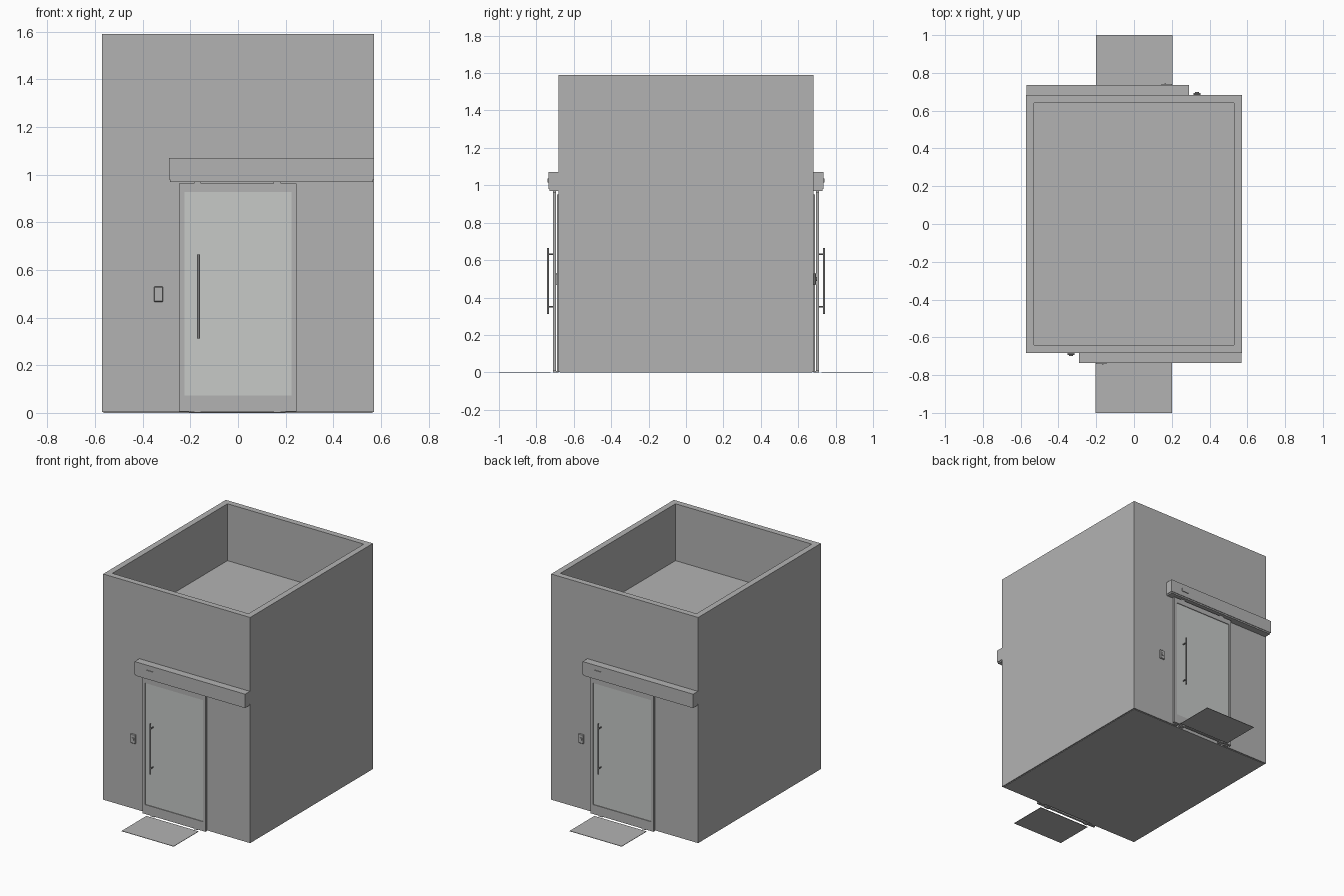
import bpy, bmesh, math
from mathutils import Matrix, Vector

cube = bpy.data.objects.get("Cube")
if cube:
    bpy.data.objects.remove(cube, do_unlink=True)


def material(name, rgb):
    m = bpy.data.materials.new(name)
    m.use_nodes = True
    m.diffuse_color = (*rgb, 1)
    m.node_tree.nodes["Principled BSDF"].inputs["Base Color"].default_value = (*rgb, 1)
    return m


GREY = material("wall grey", (0.45, 0.45, 0.45))
GLASS = material("pale glass", (0.57, 0.59, 0.575))
STEEL = material("dark steel", (0.22, 0.22, 0.22))
HALF_TURN = Matrix.Rotation(math.pi, 4, "Z")


def finish(name, bm, mat, turned=False, smooth=False):
    bmesh.ops.recalc_face_normals(bm, faces=bm.faces)
    if turned:
        bm.transform(HALF_TURN)
    mesh = bpy.data.meshes.new(name)
    bm.to_mesh(mesh)
    bm.free()
    mesh.materials.append(mat)
    ob = bpy.data.objects.new(name, mesh)
    bpy.context.collection.objects.link(ob)
    if smooth:
        bpy.ops.object.select_all(action="DESELECT")
        ob.select_set(True)
        bpy.context.view_layer.objects.active = ob
        bpy.ops.object.shade_smooth_by_angle(angle=math.radians(40))
    return ob


def box(name, x, y, z, mat=GREY, turned=False, bevel=0):
    bm = bmesh.new()
    bmesh.ops.create_cube(bm, size=1)
    lo, hi = map(Vector, zip(x, y, z))
    size = hi - lo
    bm.transform(Matrix.Translation((lo + hi) / 2) @ Matrix.Diagonal((*size, 1)))
    if bevel:
        bmesh.ops.bevel(bm, geom=bm.edges[:], offset=bevel, segments=1, affect="EDGES")
    return finish(name, bm, mat, turned)


def rod(name, start, end, radius, mat, turned):
    start, end = Vector(start), Vector(end)
    axis = end - start
    bm = bmesh.new()
    bmesh.ops.create_cone(bm, cap_ends=True, segments=16, radius1=radius,
                          radius2=radius, depth=axis.length)
    bm.transform(Matrix.Translation((start + end) / 2)
                 @ axis.to_track_quat("Z", "Y").to_matrix().to_4x4())
    return finish(name, bm, mat, turned, smooth=True)


def arch(name, half, top, inner_half, inner_top, y, z0, turned):
    """Upright slab with a doorway reaching its bottom edge."""
    bm = bmesh.new()
    outline = [(-half, z0), (-half, top), (half, top), (half, z0),
               (inner_half, z0), (inner_half, inner_top),
               (-inner_half, inner_top), (-inner_half, z0)]
    face = bm.faces.new([bm.verts.new((x, y[0], z)) for x, z in outline])
    out = bmesh.ops.extrude_face_region(bm, geom=[face])
    moved = [v for v in out["geom"] if isinstance(v, bmesh.types.BMVert)]
    bmesh.ops.translate(bm, verts=moved, vec=(0, y[1] - y[0], 0))
    return finish(name, bm, GREY, turned)


W, D, H, T = 0.572, 0.682, 1.59, 0.042   # half width, half depth, height, wall

# Cabin shell: floor, intermediate ceiling, long walls
box("floor", (-W + .008, W - .008), (-D + .008, D - .008), (0, .05))
box("ceiling", (-W + T, W - T), (-D + T, D - T), (1.15, 1.19))
for side, s in (("left", 1), ("right", -1)):
    box(side + "_wall", sorted((s * W, s * (W - T))), (-D + T, D - T), (.003, H))

# Both entrance ends are identical under a half turn
for end, turned in (("front", False), ("back", True)):
    def part(name, *args, **kw):
        return box(end + "_" + name, *args, turned=turned, **kw)

    arch(end + "_wall", W, H, .2, .93, (-D, -D + T), .003, turned)
    arch(end + "_door_trim", .235, .95, .2, .93, (-.69, -D), .004, turned)

    # Sliding door: stiles, rails and pane
    for name, a, b in (("right", -.247, -.225), ("left", .225, .245)):
        part(name + "_door_stile", (a, b), (-.711, -.695), (.006, .963))
    part("bottom_door_rail", (-.225, .225), (-.711, -.695), (.006, .072))
    part("top_door_rail", (-.225, .225), (-.711, -.695), (.927, .963))
    part("door_pane", (-.225, .225), (-.706, -.7), (.072, .927), mat=GLASS)
    for x in (-.17, .165):
        part("door_hanger", (x - .015, x + .015), (-.711, -.695), (.963, .985))
        part("floor_guide", (x - .015, x + .015), (-.71, -D), (0, .008))

    # Sliding track cover with sensor plate
    part("track_cover", (-.29, .57), (-.735, -D), (.98, 1.07))
    part("track_lip", (-.286, .566), (-.731, -D), (.97, .98))
    part("sensor_plate", (-.2, -.145), (-.74, -.735), (1.014, 1.036))

    # Pull handle
    rod(end + "_handle_bar", (-.166, -.738, .312), (-.166, -.738, .665), .006, STEEL, turned)
    for z in (.35, .63):
        rod(end + "_handle_standoff", (-.166, -.738, z), (-.166, -.7, z), .004, STEEL, turned)

    # Push-button panel
    part("button_panel", (-.353, -.314), (-.694, -D), (.466, .53), bevel=.003)
    rod(end + "_button", (-.333, -.70, .498), (-.333, -.69, .498), .011, GREY, turned)

    # Doormat
    part("doormat", (-.205, .2), (-1, -.725), (0, .003))
